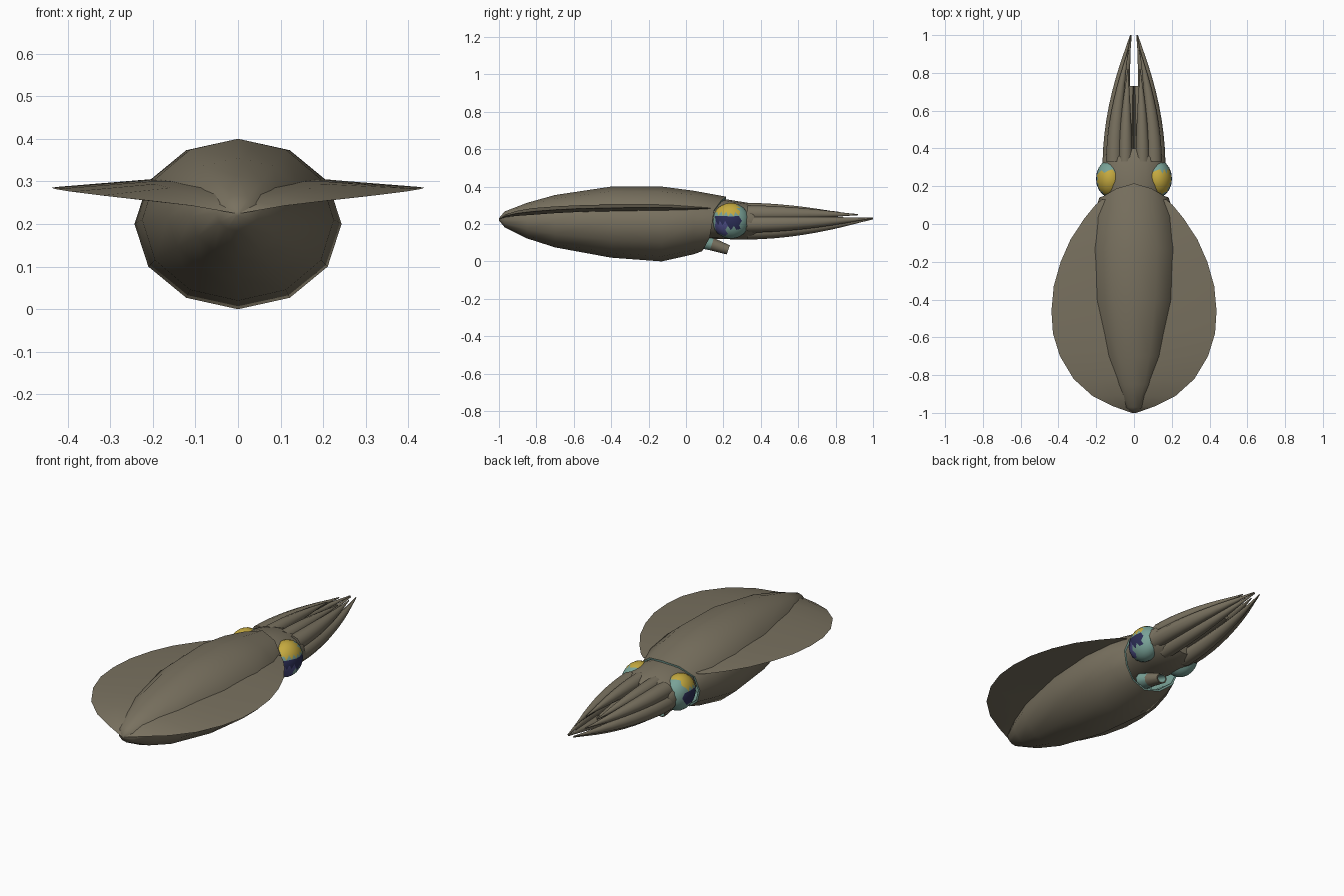
import bpy, bmesh, math
from mathutils import Vector

if "Cube" in bpy.data.objects:
    bpy.data.objects.remove(bpy.data.objects["Cube"])


def material(name, rgb):
    m = bpy.data.materials.new(name)
    m.diffuse_color = (*rgb, 1)
    m.use_nodes = True
    m.node_tree.nodes["Principled BSDF"].inputs["Base Color"].default_value = m.diffuse_color
    return m


SKIN = material("brown skin", (0.19, 0.165, 0.115))
TEAL = material("teal", (0.19, 0.36, 0.31))
YELLOW = material("yellow", (0.56, 0.40, 0.05))
NAVY = material("navy", (0.025, 0.027, 0.095))
PURPLE = material("violet blue", (0.075, 0.075, 0.24))


def finish(bm, name, mats, angle=45):
    bmesh.ops.recalc_face_normals(bm, faces=bm.faces[:])
    me = bpy.data.meshes.new(name)
    bm.to_mesh(me)
    bm.free()
    for m in mats:
        me.materials.append(m)
    ob = bpy.data.objects.new(name, me)
    bpy.context.collection.objects.link(ob)
    bpy.ops.object.select_all(action='DESELECT')
    ob.select_set(True)
    bpy.context.view_layer.objects.active = ob
    bpy.ops.object.shade_smooth_by_angle(angle=math.radians(angle))
    return ob


def ring(x, y, z, rx, rz, n=12):
    """Oval around the y axis; y may be a function of the height on the ring."""
    pts = []
    for i in range(n):
        a = math.pi / 2 + 2 * math.pi * i / n
        s = math.sin(a)
        pts.append((x + rx * math.cos(a), y(s) if callable(y) else y, z + rz * s))
    return pts


def loft(name, rings, mats=(SKIN,), band_mat=None, angle=45):
    """Skin a list of rings and cap both ends; band_mat gives a slot per band."""
    bm = bmesh.new()
    rows = [[bm.verts.new(p) for p in r] for r in rings]
    n = len(rows[0])
    for b, (r0, r1) in enumerate(zip(rows, rows[1:])):
        for i in range(n):
            f = bm.faces.new((r0[i], r0[(i + 1) % n], r1[(i + 1) % n], r1[i]))
            f.material_index = band_mat[b] if band_mat else 0
    bm.faces.new(rows[0])
    cap = bm.faces.new(rows[-1])
    cap.material_index = band_mat[-1] if band_mat else 0
    return finish(bm, name, mats, angle)


# Mantle: twelve-sided body with a shaped rim and a teal hollow
def rim(s):
    return 0.14 + (0.075 * s ** 3 if s > 0 else -0.055 * s * s)


body = [(-1.0, 0.225, 0.006, 0.006), (-0.97, 0.225, 0.05, 0.042),
        (-0.85, 0.218, 0.11, 0.095), (-0.7, 0.215, 0.165, 0.14),
        (-0.4, 0.21, 0.225, 0.19), (-0.13, 0.2, 0.243, 0.2),
        (0.04, 0.208, 0.218, 0.17)]
rings = [ring(0, y, z, rx, rz) for y, z, rx, rz in body]
rings += [ring(0, rim, 0.2, 0.183, 0.146), ring(0, rim, 0.2, 0.172, 0.136),
          ring(0, -0.02, 0.205, 0.15, 0.12)]
loft("mantle", rings, (SKIN, TEAL), [0] * 7 + [1, 1])

# Fin: one thin wedge-edged sheet running round the mantle: y, half width, z
fin = [(-1.0, 0.012, 0.226), (-0.965, 0.11, 0.243), (-0.91, 0.22, 0.256),
       (-0.82, 0.32, 0.267), (-0.7, 0.392, 0.276), (-0.58, 0.429, 0.282),
       (-0.46, 0.437, 0.285), (-0.33, 0.425, 0.287), (-0.2, 0.388, 0.288),
       (-0.08, 0.335, 0.287), (0.03, 0.262, 0.285), (0.1, 0.205, 0.284),
       (0.13, 0.17, 0.284)]
sections = []
for y, w, z in fin:
    r = min(0.2, 0.5 * w)
    t = 0.018 * min(1, w / 0.3)
    sections.append([(-w, y, z), (-r, y, z + t), (r, y, z + t),
                     (w, y, z), (r, y, z - t), (-r, y, z - t)])
loft("fin", sections, angle=60)

# Head
loft("head", [ring(0, y, z, rx, rz, 16) for y, z, rx, rz in
              [(0.0, 0.22, 0.11, 0.085), (0.14, 0.226, 0.15, 0.105),
               (0.21, 0.226, 0.163, 0.107), (0.35, 0.213, 0.168, 0.097),
               (0.40, 0.213, 0.13, 0.075)]])

# Eyes: colour chosen by direction from the eye centre
for side, label in ((-1, "left"), (1, "right")):
    bm = bmesh.new()
    bmesh.ops.create_icosphere(bm, subdivisions=3, radius=1)
    for f in bm.faces:
        d = f.calc_center_median()
        out = d.x * side
        if d.z > 0.38 and -0.8 < d.y < 0.42:
            f.material_index = 1
        elif out > 0.2 and -0.85 < d.y < -0.3 and -0.8 < d.z < -0.1:
            f.material_index = 3
        elif out > 0.2 and -0.85 < d.y < 0.5 and -0.42 < d.z < 0.3:
            f.material_index = 2
    for v in bm.verts:
        v.co = (side * 0.125 + v.co.x * 0.076, 0.24 + v.co.y * 0.1, 0.217 + v.co.z * 0.096)
    finish(bm, label + "_eye", (TEAL, YELLOW, NAVY, PURPLE))

# Arms: four tapering pairs: base x, base z, tip x, tip y, tip z, radius
arms = {"upper": (0.045, 0.275, 0.032, 0.82, 0.262, 0.038),
        "upper_side": (0.105, 0.255, 0.03, 0.92, 0.25, 0.045),
        "lower_side": (0.122, 0.2, 0.018, 1.0, 0.232, 0.046),
        "lower": (0.065, 0.16, 0.015, 1.0, 0.228, 0.043)}
for name, (bx, bz, tx, ty, tz, rad) in arms.items():
    for side, label in ((-1, "left"), (1, "right")):
        rings = []
        for i in range(10):
            t = i / 9
            k = t ** 1.9
            r = max(0.003, rad * (1 - t ** 1.7))
            rings.append(ring(side * (bx + (tx - bx) * k), 0.33 + (ty - 0.33) * t,
                              bz + (tz - bz) * k, r, r, 10))
        loft(label + "_" + name + "_arm", rings)

# Feeding tentacles: blunt pair tucked between the arms
for side, label in ((-1, "left"), (1, "right")):
    loft(label + "_tentacle", [ring(side * (r + 0.001), y, 0.218, r, r, 8) for y, r in
                               [(0.33, 0.045), (0.5, 0.032), (0.73, 0.016)]])

# Siphon: short hollow tube under the head, teal at the root and inside
p0, p1 = Vector((0, 0.08, 0.112)), Vector((0, 0.226, 0.062))
axis = (p1 - p0).normalized()
up = Vector((1, 0, 0)).cross(axis)


def tube_ring(t, r):
    c = p0.lerp(p1, t)
    return [c + Vector((1, 0, 0)) * r * 1.2 * math.cos(i * math.pi / 5) +
            up * r * math.sin(i * math.pi / 5) for i in range(10)]


loft("siphon", [tube_ring(t, r) for t, r in
                [(0, 0.044), (0.4, 0.036), (1, 0.027), (1, 0.021), (0.6, 0.021)]],
     (SKIN, TEAL), [1, 0, 0, 1])
